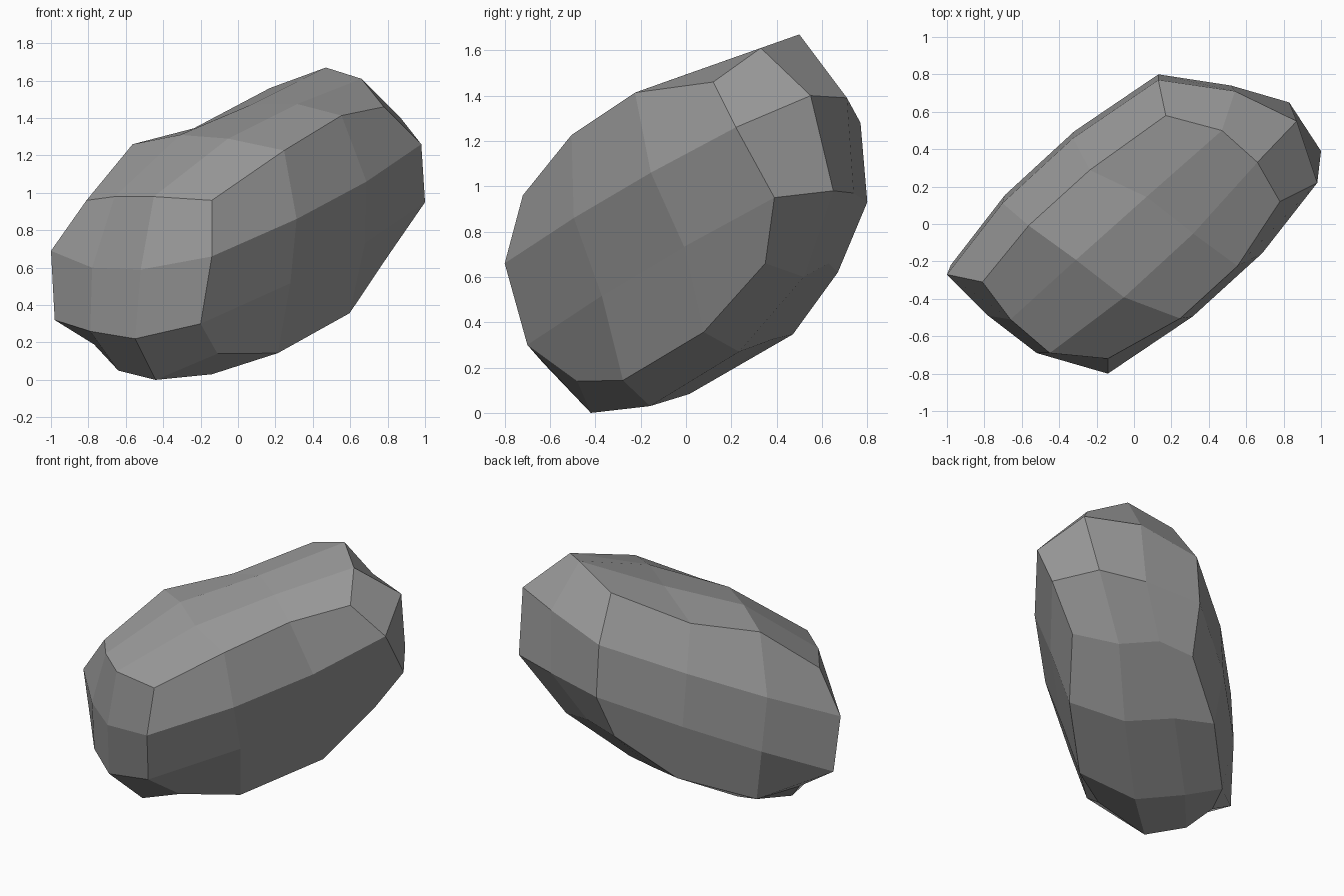
import bpy
import bmesh
from mathutils import Vector

cube = bpy.data.objects.get("Cube")
if cube:
    bpy.data.objects.remove(cube, do_unlink=True)

# End patches of the boulder: four rows (top to bottom) of four corners
near_end = [
    [(-.14, -.72, .96), (-.45, -.69, .98), (-.66, -.51, .98), (-.81, -.31, .96)],
    [(-.14, -.8, .66), (-.52, -.69, .59), (-.78, -.49, .6), (-1, -.27, .69)],
    [(-.2, -.7, .3), (-.55, -.63, .22), (-.79, -.45, .26), (-.98, -.22, .32)],
    [(-.11, -.48, .14), (-.44, -.42, 0), (-.64, -.25, .05), (-.77, -.15, .19)],
]
far_end = [
    [(.78, .12, 1.46), (.66, .33, 1.61), (.47, .5, 1.67), (.17, .58, 1.56)],
    [(.98, .22, 1.26), (.87, .55, 1.4), (.54, .71, 1.39), (.13, .77, 1.28)],
    [(1, .39, .95), (.83, .65, .98), (.52, .74, .97), (.13, .8, .93)],
    [(.8, .35, .66), (.56, .52, .6), (.32, .63, .66), (.08, .67, .62)],
]
LAST = 3


def swell(station, row, column):
    """Outward bulge of the two middle rings."""
    if station in (0, LAST):
        return Vector((0, 0, 0))
    first = station == 1
    bulge = Vector((.08, -.035, 0)) * (1 - 2 * column / LAST)
    if row == 0:
        bulge += Vector((0, -.03, .1 if first else .12 - .045 * column))
    elif row == LAST:
        bulge += Vector((-.06, -.04, -.17) if first else (.02, .04, -.13))
    return bulge


def surface_point(station, row, column):
    start = Vector(near_end[row][column])
    end = Vector(far_end[row][column])
    return start.lerp(end, station / LAST) + swell(station, row, column)


# Stone skin: a three-by-three grid of facets on each of the six sides
bm = bmesh.new()
verts = {}


def vertex(key):
    if key not in verts:
        verts[key] = bm.verts.new(surface_point(*key))
    return verts[key]


for axis in range(3):
    for level in (0, LAST):
        for a in range(LAST):
            for b in range(LAST):
                corners = []
                for da, db in ((0, 0), (1, 0), (1, 1), (0, 1)):
                    key = [a + da, b + db]
                    key.insert(axis, level)
                    corners.append(vertex(tuple(key)))
                bm.faces.new(corners)
bmesh.ops.recalc_face_normals(bm, faces=bm.faces[:])

mesh = bpy.data.meshes.new("boulder")
bm.to_mesh(mesh)
bm.free()
boulder = bpy.data.objects.new("boulder", mesh)
bpy.context.collection.objects.link(boulder)

# Plain grey stone
stone = bpy.data.materials.new("grey_stone")
stone.use_nodes = True
grey = (.32, .32, .32, 1)
stone.diffuse_color = grey
for node in stone.node_tree.nodes:
    if node.type == 'BSDF_PRINCIPLED':
        node.inputs["Base Color"].default_value = grey
mesh.materials.append(stone)
